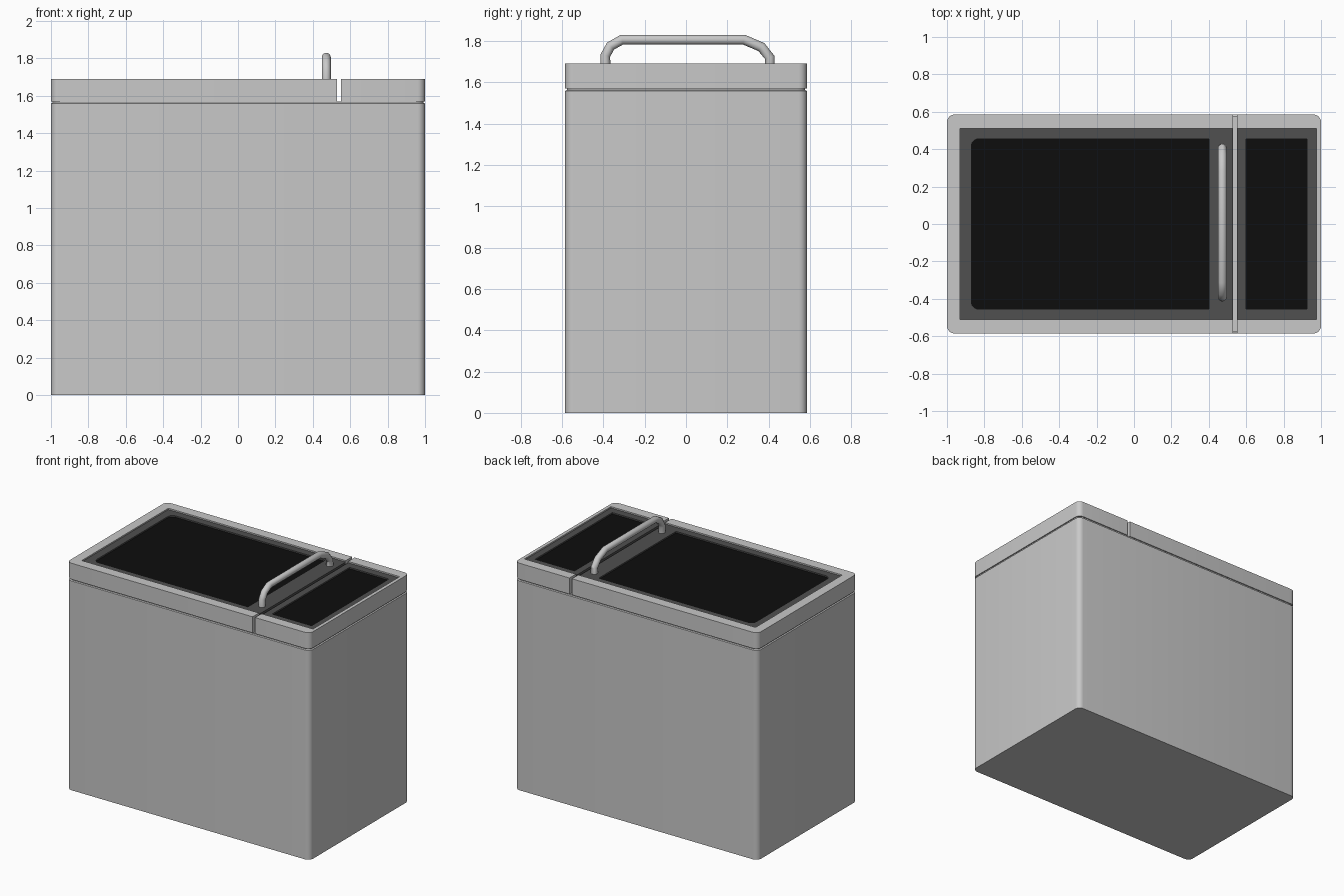
import bpy, bmesh, math

cube = bpy.data.objects.get("Cube")
if cube:
    bpy.data.objects.remove(cube, do_unlink=True)


def material(name, r, g, b):
    m = bpy.data.materials.new(name)
    m.use_nodes = True
    m.diffuse_color = (r, g, b, 1)
    m.node_tree.nodes["Principled BSDF"].inputs["Base Color"].default_value = (r, g, b, 1)
    return m


STEEL = material("light grey metal", 0.58, 0.58, 0.58)
TRIM = material("dark grey trim", 0.08, 0.08, 0.08)
GLASS = material("black glass", 0.004, 0.004, 0.004)


def outline(x0, x1, y0, y1, left=0, right=0, steps=6):
    """Rectangle with separate corner radii at its -x and +x ends."""
    pts = []
    corners = [(x1, y1, -1, -1, right), (x0, y1, 1, -1, left),
               (x0, y0, 1, 1, left), (x1, y0, -1, 1, right)]
    for i, (x, y, sx, sy, r) in enumerate(corners):
        if r == 0:
            pts.append((x, y))
            continue
        for k in range(steps + 1):
            a = math.radians(90) * (i + k / steps)
            pts.append((x + sx * r + r * math.cos(a), y + sy * r + r * math.sin(a)))
    return pts


def loft(name, rings, mat):
    """Closed solid through matching outlines at rising heights."""
    bm = bmesh.new()
    loops = [[bm.verts.new((x, y, z)) for x, y in pts] for pts, z in rings]
    n = len(loops[0])
    for low, high in zip(loops, loops[1:]):
        for i in range(n):
            j = (i + 1) % n
            bm.faces.new((low[i], low[j], high[j], high[i]))
    bm.faces.new(loops[0][::-1])
    bm.faces.new(loops[-1])
    bmesh.ops.recalc_face_normals(bm, faces=bm.faces)
    me = bpy.data.meshes.new(name)
    bm.to_mesh(me)
    bm.free()
    me.materials.append(mat)
    ob = bpy.data.objects.new(name, me)
    bpy.context.collection.objects.link(ob)
    return ob


def activate(ob):
    bpy.ops.object.select_all(action="DESELECT")
    ob.select_set(True)
    bpy.context.view_layer.objects.active = ob


def smooth(ob):
    activate(ob)
    bpy.ops.object.shade_smooth_by_angle(angle=math.radians(35))


def cut(ob, pts, z0, z1):
    cutter = loft("cutter", [(pts, z0), (pts, z1)], ob.data.materials[0])
    cutter.hide_render = True
    mod = ob.modifiers.new("recess", "BOOLEAN")
    mod.operation = "DIFFERENCE"
    mod.solver = "EXACT"
    mod.object = cutter
    activate(ob)
    bpy.ops.object.modifier_apply(modifier=mod.name)
    bpy.data.objects.remove(cutter, do_unlink=True)


W, D, R = 1.0, 0.585, 0.04
SEAM, TOP = 1.57, 1.69
TRIM_TOP, GLASS_TOP, FLOOR = 1.68, 1.67, 1.59

# Body with a fine seam groove under the lids
full = outline(-W, W, -D, D, R, R)
neck = outline(-W + 0.008, W - 0.008, -D + 0.008, D - 0.008, R, R)
smooth(loft("body", [(full, 0), (full, SEAM - 0.012), (neck, SEAM - 0.008), (neck, SEAM)], STEEL))


def lid(name, span, radii, recess, trim, window, corner):
    """Metal shell, trim panel open to the slot, and sunken glass."""
    pts = outline(*span, -D, D, *radii)
    shell = loft(name + "_lid", [(pts, SEAM), (pts, TOP)], STEEL)
    cut(shell, outline(*recess, -0.51, 0.51), FLOOR, TOP + 0.1)
    smooth(shell)
    pts = outline(*trim, -0.51, 0.51)
    panel = loft(name + "_trim", [(pts, FLOOR), (pts, TRIM_TOP)], TRIM)
    hole = outline(*window, -0.455, 0.455, corner)
    cut(panel, hole, FLOOR + 0.02, TOP + 0.1)
    loft(name + "_glass", [(hole, FLOOR + 0.02), (hole, GLASS_TOP)], GLASS)


lid("large", (-W, 0.53), (R, 0), (-0.93, 0.6), (-0.93, 0.53), (-0.87, 0.4), 0.04)
lid("small", (0.55, W), (0, R), (0.5, 0.975), (0.55, 0.975), (0.6, 0.925), 0)

# Bent tube handle
path = [(-0.39, 1.67), (-0.39, 1.73), (-0.365, 1.775), (-0.31, 1.806),
        (0.28, 1.806), (0.365, 1.77), (0.405, 1.72), (0.405, 1.67)]
curve = bpy.data.curves.new("handle", "CURVE")
curve.dimensions = "3D"
curve.bevel_depth = 0.024
curve.bevel_resolution = 4
curve.use_fill_caps = True
spline = curve.splines.new("POLY")
spline.points.add(len(path) - 1)
for p, (y, z) in zip(spline.points, path):
    p.co = (0.472, y, z, 1)
curve.materials.append(STEEL)
handle = bpy.data.objects.new("handle", curve)
bpy.context.collection.objects.link(handle)
activate(handle)
bpy.ops.object.convert(target="MESH")
smooth(bpy.context.object)
